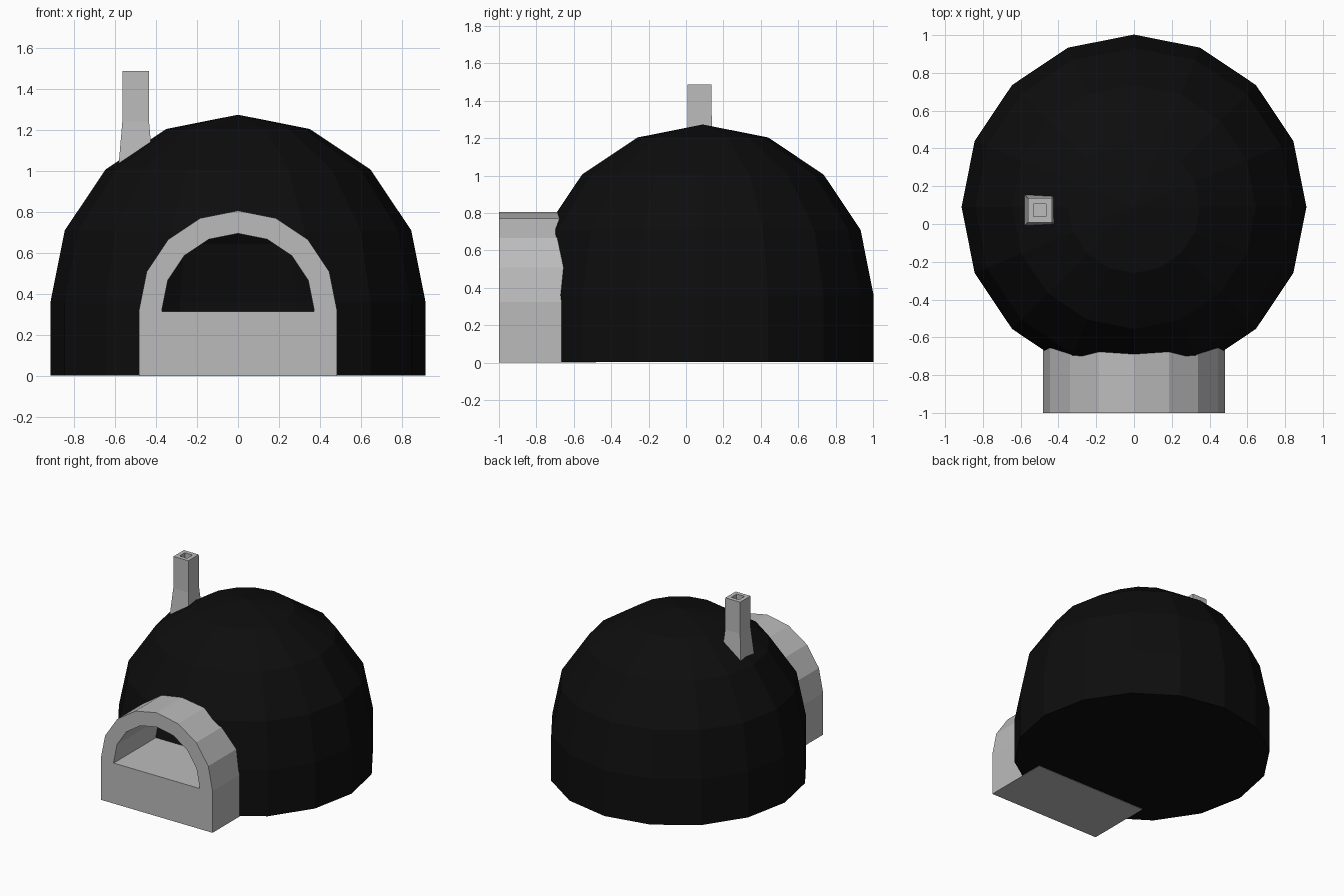
import bpy, bmesh
from math import sin, cos, pi

if "Cube" in bpy.data.objects:
    bpy.data.objects.remove(bpy.data.objects["Cube"])


def material(name, value):
    mat = bpy.data.materials.new(name)
    mat.use_nodes = True
    colour = (value, value, value, 1)
    mat.diffuse_color = colour
    mat.node_tree.nodes["Principled BSDF"].inputs["Base Color"].default_value = colour
    return mat


black = material("soot black", 0.004)
grey = material("stone grey", 0.5)


def finish(bm, name, mat):
    bmesh.ops.recalc_face_normals(bm, faces=bm.faces)
    mesh = bpy.data.meshes.new(name)
    bm.to_mesh(mesh)
    bm.free()
    mesh.materials.append(mat)
    obj = bpy.data.objects.new(name, mesh)
    bpy.context.collection.objects.link(obj)
    return obj


def loft(bm, rings):
    """Join a list of equal vertex rings with quads."""
    for low, high in zip(rings, rings[1:]):
        n = len(low)
        for i in range(n):
            j = (i + 1) % n
            bm.faces.new((low[i], low[j], high[j], high[i]))


def dome(name, radius, base, sides=16, centre_y=0.09, spring=0.36):
    """Closed dome: straight wall up to the spring line, then a half sphere."""
    bm = bmesh.new()
    profile = [(radius, base)]
    profile += [(radius * cos(k * pi / 8), spring + radius * sin(k * pi / 8)) for k in range(4)]
    rings = [[bm.verts.new((r * sin(2 * pi * i / sides), centre_y + r * cos(2 * pi * i / sides), z))
              for i in range(sides)] for r, z in profile]
    loft(bm, rings)
    bm.faces.new(rings[0])
    apex = bm.verts.new((0, centre_y, spring + radius))
    for i in range(sides):
        bm.faces.new((rings[-1][i], rings[-1][(i + 1) % sides], apex))
    return finish(bm, name, black)


def arch_points(radius, bottom, spring=0.325):
    arc = [(radius * cos(k * pi / 8), spring + radius * sin(k * pi / 8)) for k in range(9)]
    return [(radius, bottom)] + arc + [(-radius, bottom)]


def ring_at(bm, points, y):
    return [bm.verts.new((x, y, z)) for x, z in points]


def cut(target, cutter):
    """Subtract the cutter from the target and discard the cutter."""
    mod = target.modifiers.new("cut", "BOOLEAN")
    mod.operation = "DIFFERENCE"
    mod.solver = "EXACT"
    mod.object = cutter
    bpy.context.view_layer.update()
    graph = bpy.context.evaluated_depsgraph_get()
    target_mesh = bpy.data.meshes.new_from_object(target.evaluated_get(graph))
    target.modifiers.clear()
    target.data = target_mesh
    bpy.data.objects.remove(cutter)


# Dome, hollowed out and opened at the front
oven_dome = dome("oven_dome", 0.913, 0.003)
cut(oven_dome, dome("cavity_cutter", 0.74, 0.305))
bm = bmesh.new()
ends = [ring_at(bm, arch_points(0.4, 0.305), y) for y in (-1.1, -0.3)]
loft(bm, ends)
for end in ends:
    bm.faces.new(end)
cut(oven_dome, finish(bm, "mouth_cutter", black))

# Entrance arch: outer shell, opening tunnel and the two ends between them
bm = bmesh.new()
outer = [ring_at(bm, arch_points(0.481, 0), y) for y in (-1, -0.48)]
inner = [ring_at(bm, arch_points(0.37, 0.315), y) for y in (-1, -0.48)]
loft(bm, [outer[0], outer[1], inner[1], inner[0], outer[0]])
finish(bm, "entrance_arch", grey)

# Chimney: flared foot, straight flue, hollow top
bm = bmesh.new()
profile = [(0.088, 0.97), (0.077, 1.1), (0.065, 1.24), (0.064, 1.487), (0.033, 1.487), (0.033, 1.25)]
rings = [[bm.verts.new((-0.498 + sx * h, 0.073 + sy * h, z))
          for sx, sy in ((-1, -1), (1, -1), (1, 1), (-1, 1))] for h, z in profile]
loft(bm, rings)
bm.faces.new(rings[0])
bm.faces.new(rings[-1])
finish(bm, "chimney", grey)
